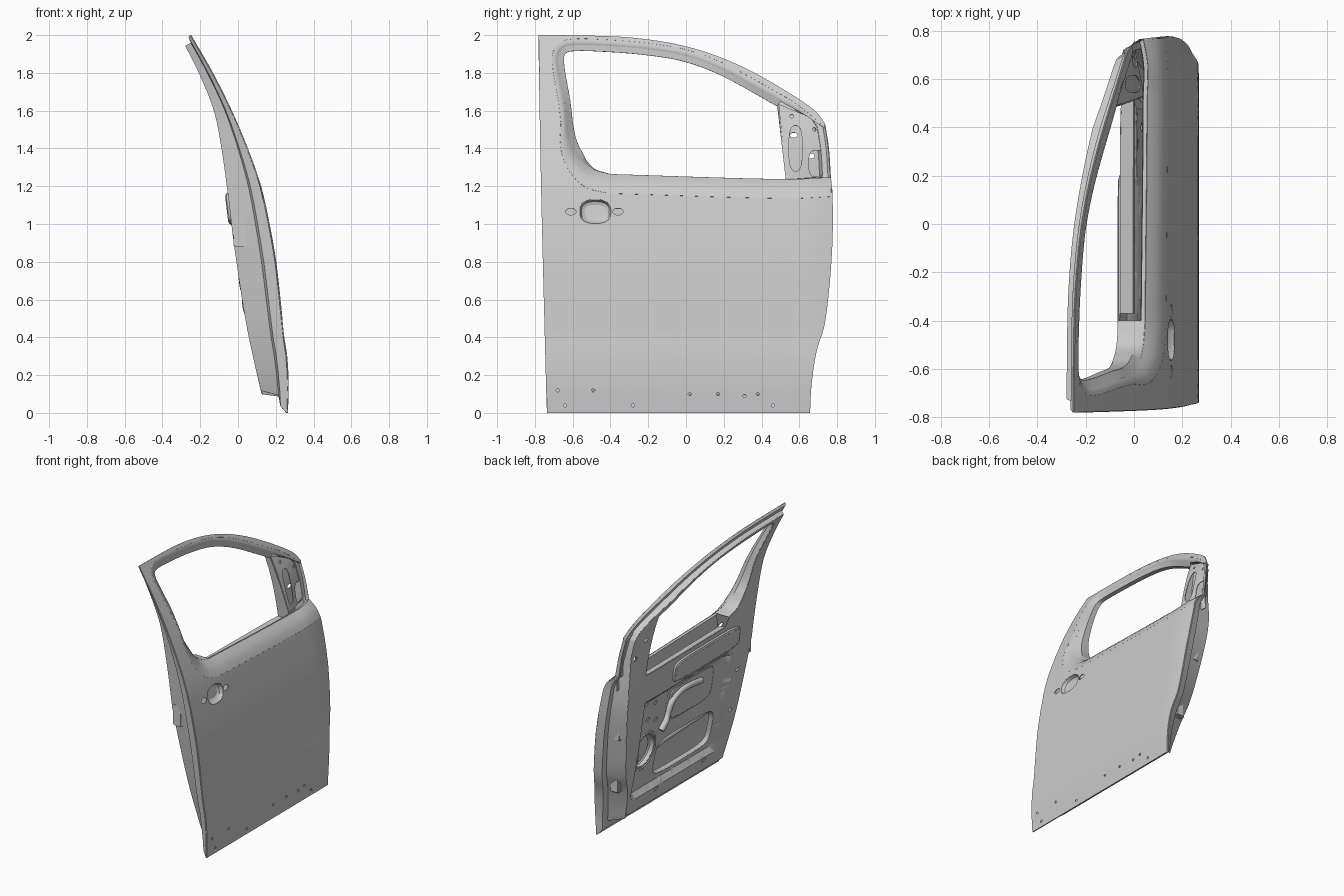
import bpy, bmesh, math
from mathutils import Vector

cube = bpy.data.objects.get("Cube")
if cube:
    bpy.data.objects.remove(cube, do_unlink=True)

grey = bpy.data.materials.new("bare_grey_metal")
grey.use_nodes = True
grey.diffuse_color = (0.6, 0.6, 0.6, 1)
grey.node_tree.nodes["Principled BSDF"].inputs["Base Color"].default_value = (0.6, 0.6, 0.6, 1)


def finish(name, bm, sheet=0.005):
    mesh = bpy.data.meshes.new(name)
    bm.to_mesh(mesh)
    bm.free()
    obj = bpy.data.objects.new(name, mesh)
    bpy.context.collection.objects.link(obj)
    mesh.materials.append(grey)
    bpy.ops.object.select_all(action='DESELECT')
    obj.select_set(True)
    bpy.context.view_layer.objects.active = obj
    if sheet:
        mod = obj.modifiers.new("Solidify", 'SOLIDIFY')
        mod.thickness, mod.offset = sheet, 0
        bpy.ops.object.modifier_apply(modifier=mod.name)
    bpy.ops.object.shade_smooth_by_angle(angle=math.radians(35))


def spline(points, steps=5):
    """Smooth open curve through 2D points."""
    p = [Vector(q) for q in points]
    last = len(p) - 1
    tan = [(p[min(i + 1, last)] - p[max(i - 1, 0)]).normalized() for i in range(last + 1)]
    out = []
    for i in range(last):
        a, b = p[i], p[i + 1]
        size = (b - a).length
        for k in range(steps):
            t = k / steps
            h = t * t * (3 - 2 * t)
            out.append(a + (b - a) * h + size * (tan[i] * t * (1 - t) ** 2 - tan[i + 1] * t * t * (1 - t)))
    return out + [p[-1]]


def join(*curves):
    """Chain curves into a loop without repeated points."""
    loop = []
    for q in (q for c in curves for q in c):
        if not loop or (q - loop[-1]).length > 0.002:
            loop.append(q)
    return loop[:-1] if (loop[0] - loop[-1]).length < 0.002 else loop


def offset(loop, width, closed=True):
    """Move a curve to its left by width(point), with mitred corners."""
    out, n = [], len(loop)
    for i, q in enumerate(loop):
        a = (q - loop[i - 1]) if (closed or i) else loop[1] - q
        b = (loop[(i + 1) % n] - q) if (closed or i < n - 1) else a
        a, b = a.normalized(), b.normalized()
        m = Vector((-a.y - b.y, a.x + b.x)) / max(1 + a.dot(b), 0.5)
        out.append(q + m * width(q))
    return out


def oval(cy, cz, ry, rz, power=1, n=32):
    def f(v):
        return math.copysign(abs(v) ** power, v)
    angles = [math.tau * (i + 0.5) / n for i in range(n)]
    return [Vector((cy + ry * f(math.cos(a)), cz + rz * f(math.sin(a)))) for a in angles]


def lookup(table, z):
    for a, b in zip(table, table[1:]):
        if z <= b.x:
            break
    return a.y + (b.y - a.y) * (z - a.x) / (b.x - a.x)


def clamp(v):
    return max(0, min(1, v))


def soft_box(y, z, y0, y1, z0, z1):
    s = clamp(min(y - y0, y1 - y, z - z0, z1 - z) / 0.04)
    return s * s * (3 - 2 * s)


# Side curvature of the outer skin and of the inner panel: x over z
outer = spline([(0, .262), (.15, .266), (.3, .258), (.42, .24), (.55, .228), (.8, .2), (1, .165),
                (1.2, .12), (1.4, .05), (1.6, -.035), (1.8, -.135), (2, -.25)])
inner = spline([(0, .15), (.45, .05), (.9, -.02), (1.15, -.05), (1.4, -.085), (1.6, -.125),
                (1.8, -.205), (1.95, -.28)])

# Edges of the door as y, z curves
bottom = spline([(-.735, 0), (.655, 0)], 16)
front = spline([(.655, 0), (.66, .12), (.675, .25), (.695, .35), (.73, .46), (.755, .65),
                (.772, .88), (.775, 1.05), (.772, 1.18), (.765, 1.245)], 4)
belt = spline([(.765, 1.245), (.53, 1.235), (-.4, 1.262)], 16)
frame = spline([(-.4, 1.262), (-.5, 1.29), (-.58, 1.37), (-.62, 1.47), (-.645, 1.65), (-.678, 1.85),
                (-.668, 1.915), (-.62, 1.945), (-.45, 1.945), (-.2, 1.925), (0, 1.89), (.2, 1.815), (.5, 1.65)])
rail_low = spline([(.5, 1.65), (.62, 1.585), (.73, 1.51)])
rail_top = spline([(.735, 1.53), (.68, 1.6), (.5, 1.72), (.3, 1.83), (.1, 1.91), (-.1, 1.96),
                   (-.35, 1.99), (-.78, 2)])
rear = spline([(-.78, 2), (-.765, 1.2), (-.735, 0)], 12)


def nose(y):
    return clamp((y - 0.55) / 0.15)


def skin_x(y, z):
    """Outer surface, turned inwards at the front and its upper corner."""
    corner = 0.055 * nose(y) * clamp((z - 1.14) / 0.105) ** 2 * clamp((1.53 - z) / 0.28)
    return lookup(outer, z) - 0.5 * max(0, y - 0.6) ** 2 - corner


def roll(y, z):
    """How far the skin turns in at the window edge."""
    return (0.055 - 0.04 * clamp((z - 1.28) / 0.3)) * (1 - nose(y))


def edge_x(y, z):
    return skin_x(y, z) - roll(y, z)


def inner_x(y, z):
    relief = 0.035 * soft_box(y, z, -.5, .52, .22, .98) + 0.015 * soft_box(y, z, -.42, .2, .64, .95)
    return lookup(inner, z) + relief + 0.12 * max(0, y - 0.4) * clamp((z - 1.1) / 0.3)


def between(t):
    return lambda y, z: skin_x(y, z) * (1 - t) + inner_x(y, z) * t


def place(loop, fx, dz=0):
    return [Vector((fx(*q), q.x, q.y + dz)) for q in loop]


def panel(name, loops, fx, side=1, step=0.04):
    """Sheet bounded by the first loop, pierced by the rest, bent to fx."""
    bm = bmesh.new()
    for loop in loops:
        vs = [bm.verts.new((0, *q)) for q in loop]
        for i, v in enumerate(vs):
            bm.edges.new((vs[i - 1], v))
    bmesh.ops.triangle_fill(bm, edges=bm.edges[:], use_beauty=True, normal=(1, 0, 0))
    for axis in (1, 2):
        values = [q[axis - 1] for q in loops[0]]
        c = min(values) + step
        no = Vector((0, axis == 1, axis == 2))
        while c < max(values) - 0.005:
            bmesh.ops.bisect_plane(bm, geom=bm.verts[:] + bm.edges[:] + bm.faces[:], plane_co=no * c, plane_no=no)
            c += step
    for v in bm.verts:
        v.co.x = fx(v.co.y, v.co.z)
    bm.normal_update()
    flip = [f for f in bm.faces if f.normal.x * side < 0]
    if flip:
        bmesh.ops.reverse_faces(bm, faces=flip)
    finish(name, bm)


def loft(name, rings, closed=True):
    bm = bmesh.new()
    rows = [[bm.verts.new(co) for co in r] for r in rings]
    for a, b in zip(rows, rows[1:]):
        for i in range(0 if closed else 1, len(a)):
            bm.faces.new((a[i - 1], a[i], b[i], b[i - 1]))
    bmesh.ops.recalc_face_normals(bm, faces=bm.faces[:])
    finish(name, bm)


def boss(name, loop, fx, depth, inset, side):
    """Pressed dish or raised pad."""
    top = offset(loop, lambda q: inset)
    half = offset(loop, lambda q: inset * 0.35)
    loft(name + "_wall", [place(loop, fx), place(half, lambda y, z: fx(y, z) + depth * 0.7),
                          place(top, lambda y, z: fx(y, z) + depth)])
    panel(name, [top], lambda y, z: fx(y, z) + depth, side)


def block(name, centre, size):
    bm = bmesh.new()
    bmesh.ops.create_cube(bm, size=1)
    for v in bm.verts:
        v.co = Vector(c + s * k for c, s, k in zip(centre, size, v.co))
    bmesh.ops.bevel(bm, geom=bm.edges[:], offset=min(size) * 0.2, segments=2, affect='EDGES')
    finish(name, bm, 0)


def tube(name, points, radius):
    curve = bpy.data.curves.new(name, 'CURVE')
    curve.dimensions = '3D'
    curve.bevel_depth, curve.use_fill_caps = radius, True
    s = curve.splines.new('POLY')
    s.points.add(len(points) - 1)
    for q, co in zip(s.points, points):
        q.co = (*co, 1)
    curve.materials.append(grey)
    bpy.context.collection.objects.link(bpy.data.objects.new(name, curve))


# Rolled skin edge along belt, window frame and front rail
rim = join(belt, frame, rail_low)


def rim_width(q):
    taper = clamp((0.735 - q.x) / 0.2) if q.y > 1.4 else 1
    return (0.1 - 0.07 * clamp((q.y - 1.28) / 0.25)) * taper + 0.001


rolled = []
for s in (0, .15, .35, .6, 1):
    moved = offset(rim, lambda q: rim_width(q) * s, False)
    rolled.append([Vector((skin_x(*p) - roll(*q) * (1 - s) ** 2, *p)) for p, q in zip(moved, rim)])
loft("skin_rolled_edge", rolled, False)

# Outer skin with handle dish and drilled sill
handle = oval(-.48, 1.065, .085, .065, 0.8)
drills = [oval(y, z, .009, .009, n=8) for y, z in
          [(-.68, .12), (-.49, .12), (-.28, .04), (.02, .1), (.17, .1), (.31, .09), (.38, .1), (.46, .04), (-.64, .04)]]
pins = [oval(y, 1.065, .028, .018, n=12) for y in (-.61, -.36)]
skin_front = [q for q in front if q.y < 1.13]
skin_rim = offset(rim, rim_width, False)
panel("outer_skin", [join(bottom, skin_front, skin_rim, rail_top, rear), handle] + pins + drills, skin_x)
boss("handle_dish", handle, skin_x, -.03, .028, 1)

# Stepped jamb running round the door, tapering towards the bottom of the inner panel
door = join(bottom, front, spline([(.765, 1.245), (.755, 1.4), (.735, 1.53)]), rail_top, rear)


def jamb(d, lift, pinch=0):
    return [Vector((q.x * (1 - pinch * max(0, 1 - q.y)), q.y + lift * max(0, 1 - q.y / 0.4)))
            for q in offset(door, lambda q: d)]


inner_edge = jamb(.055, .075, .14)
loft("door_jamb", [place(jamb(d, lift, pinch), between(t)) for d, lift, pinch, t in
                   [(0, 0, 0, .02), (.012, .025, .01, .3), (.04, .06, .04, .36)]] + [place(inner_edge, inner_x)])

# Window surround
opening = offset(frame, lambda q: -.03 * clamp((q.y - 1.262) / 0.1), False)
loft("window_channel", [place(frame, edge_x), place(opening, between(.5)), place(opening, inner_x)], False)
pillar = spline([opening[-1], (.53, 1.24), (.535, 1.19)])
loft("window_front_post", [place(pillar, between(.45)), place(pillar, inner_x)], False)
loft("belt_return", [place(belt, edge_x), place(belt, lambda y, z: edge_x(y, z) - .014, -.004),
                     place(belt, lambda y, z: edge_x(y, z) - .016, -.1)], False)
sill = spline([(.535, 1.19), (-.37, 1.2)], 16)
loft("inner_sill", [place(sill, inner_x), place(sill, lambda y, z: -.005, -.01),
                    place(sill, lambda y, z: 0, -.12)], False)

# Mirror mount behind the front post
mount = [Vector(q) for q in [(.53, 1.235), (.755, 1.25), (.725, 1.52), (.62, 1.58), (.49, 1.635)]]
panel("mirror_mount", [mount, oval(.58, 1.4, .035, .12, 0.7), oval(.69, 1.32, .04, .07, 0.7),
                       oval(.56, 1.57, .01, .01, n=8), oval(.68, 1.5, .01, .01, n=8)], between(.45))
loft("mirror_mount_wall", [place(rail_low, edge_x), place(rail_low, between(.45))], False)

# Inner panel with window, service opening and speaker seat
service = oval(-.09, .43, .33, .14, 0.4, 40)
speaker = oval(.39, .56, .11, .12)
vents = [oval(y, z, .02, .014, n=12) for y, z in
         [(.57, 1.47), (.66, 1.36), (.4, .8), (.33, .9), (.44, .93), (.3, .76), (-.56, .5), (-.58, .8), (-.35, .2), (.2, .2)]]
panel("inner_panel", [inner_edge, join(opening, pillar, sill), service, speaker] + vents, inner_x, -1)
boss("speaker_seat", speaker, inner_x, .035, .02, -1)
loft("service_lip", [place(service, inner_x),
                     place(offset(service, lambda q: .015), lambda y, z: inner_x(y, z) + .025)])
boss("belt_pocket", oval(-.17, 1.08, .38, .085, 0.4), inner_x, -.016, .02, -1)
boss("regulator_pad", oval(-.11, .8, .25, .13, 0.4), inner_x, -.012, .015, -1)
ring = oval(.39, .56, .125, .135)
tube("speaker_rim", [(inner_x(*q), *q) for q in ring + ring[:1]], .008)
grip = spline([(.24, .66), (.17, .74), (.12, .84), (0, .88), (-.2, .86)])
tube("grab_bracket", [(inner_x(*q) - .018, *q) for q in grip], .022)

# Crash beam, latch and hinge seats
tube("crash_beam", [(.17, -.66, .5), (.185, 0, .46), (.16, .6, .42)], .022)
block("latch_plate", (.01, -.7, .96), (.07, .03, .16))
for label, y, z, x in (("upper", .69, .8, .07), ("lower", .62, .38, .13)):
    block(label + "_hinge_seat", (x, y, z), (.07, .04, .1))
